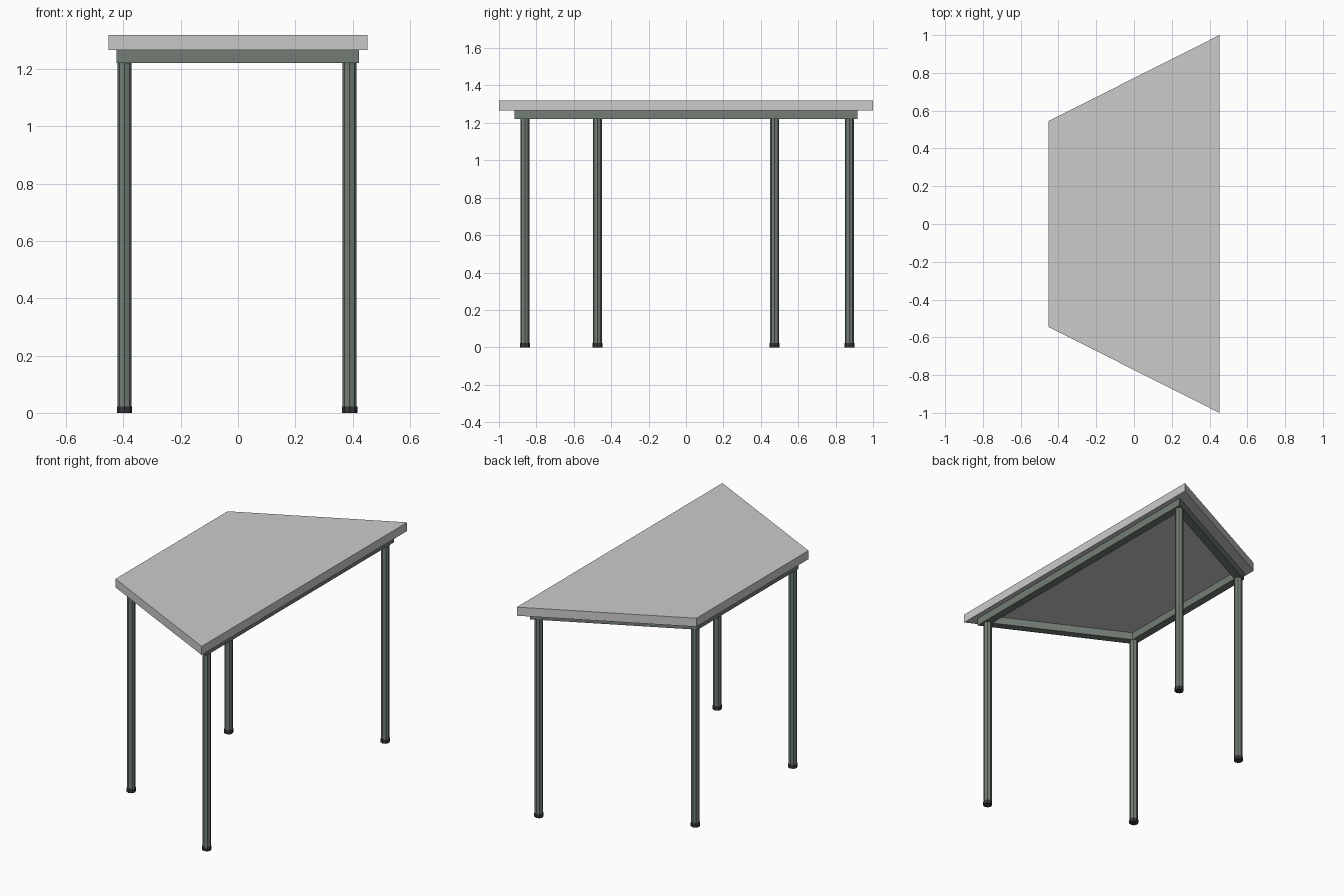
import bpy, bmesh

if "Cube" in bpy.data.objects:
    bpy.data.objects.remove(bpy.data.objects["Cube"])


def material(name, rgb):
    m = bpy.data.materials.new(name)
    m.diffuse_color = (*rgb, 1)
    m.use_nodes = True
    m.node_tree.nodes["Principled BSDF"].inputs["Base Color"].default_value = m.diffuse_color
    return m


def finish(bm, name, mat=None):
    bmesh.ops.recalc_face_normals(bm, faces=bm.faces)
    me = bpy.data.meshes.new(name)
    bm.to_mesh(me)
    bm.free()
    if mat:
        me.materials.append(mat)
    ob = bpy.data.objects.new(name, me)
    bpy.context.collection.objects.link(ob)
    return ob


def trapezoid(x0, x1, inset):
    """Corners of the table outline between x0 and x1, slanted sides moved in along y."""
    def half(x):
        return 0.7725 + x * 0.455 / 0.905 - inset
    return [(x0, -half(x0)), (x1, -half(x1)), (x1, half(x1)), (x0, half(x0))]


def cylinder(name, x, y, r, z0, z1, mat):
    bm = bmesh.new()
    bmesh.ops.create_cone(bm, cap_ends=True, segments=8, radius1=r, radius2=r, depth=z1 - z0)
    ob = finish(bm, name, mat)
    ob.location = (x, y, (z0 + z1) / 2)
    return ob


metal = material("painted_metal", (0.17, 0.21, 0.18))
rubber = material("dark_rubber", (0.04, 0.04, 0.04))
TOP, UNDER, FRAME = 1.32, 1.267, 1.221

# Trapezoid table top
bm = bmesh.new()
rings = [[bm.verts.new((x, y, z)) for x, y in trapezoid(-0.4525, 0.4525, 0)] for z in (UNDER, TOP)]
for ring in rings:
    bm.faces.new(ring)
for i in range(4):
    j = (i + 1) % 4
    bm.faces.new((rings[0][i], rings[0][j], rings[1][j], rings[1][i]))
finish(bm, "table_top")

# Mitred frame under the top
bm = bmesh.new()
outer = trapezoid(-0.424, 0.422, 0.068)
inner = trapezoid(-0.376, 0.374, 0.122)
loops = [[bm.verts.new((x, y, z)) for x, y in pts]
         for pts, z in ((outer, FRAME), (outer, UNDER), (inner, UNDER), (inner, FRAME))]
for k in range(4):
    a, b = loops[k], loops[(k + 1) % 4]
    for i in range(4):
        j = (i + 1) % 4
        bm.faces.new((a[i], a[j], b[j], b[i]))
finish(bm, "under_frame", metal)

# Eight-sided legs with slightly wider feet
for name, x, y in (("front_left", -0.396, -0.474), ("back_left", -0.396, 0.474),
                   ("front_right", 0.39, -0.861), ("back_right", 0.39, 0.874)):
    cylinder(name + "_leg", x, y, 0.0245, 0.02, FRAME + 0.003, metal)
    cylinder(name + "_foot", x, y, 0.0265, 0, 0.023, rubber)
